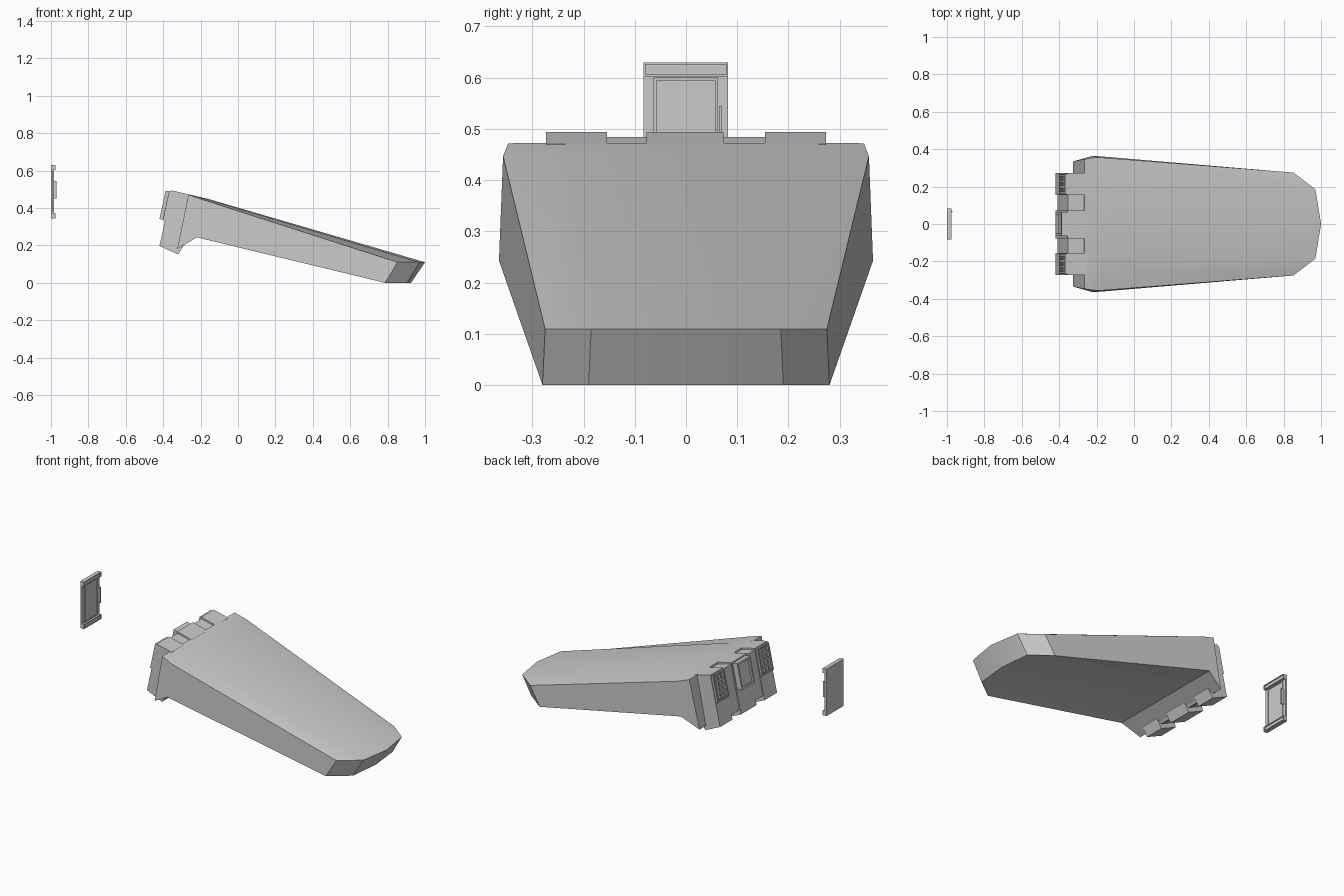
import bpy, bmesh, math
from mathutils import Matrix, Vector

if "Cube" in bpy.data.objects:
    bpy.data.objects.remove(bpy.data.objects["Cube"])


def make(name, verts, faces, smooth=None):
    me = bpy.data.meshes.new(name)
    me.from_pydata(verts, [], faces)
    bm = bmesh.new()
    bm.from_mesh(me)
    bmesh.ops.recalc_face_normals(bm, faces=bm.faces)
    bm.to_mesh(me)
    bm.free()
    ob = bpy.data.objects.new(name, me)
    bpy.context.collection.objects.link(ob)
    if smooth:
        bpy.ops.object.select_all(action='DESELECT')
        ob.select_set(True)
        bpy.context.view_layer.objects.active = ob
        bpy.ops.object.shade_smooth_by_angle(angle=math.radians(smooth))
    return ob


def loft(name, rings, smooth=None):
    """Join closed rings of equal length and cap both ends."""
    n = len(rings[0])
    faces = [(i * n + j, i * n + (j + 1) % n, (i + 1) * n + (j + 1) % n, (i + 1) * n + j)
             for i in range(len(rings) - 1) for j in range(n)]
    faces += [tuple(range(n)), tuple(range((len(rings) - 1) * n, len(rings) * n))]
    return make(name, [p for r in rings for p in r], faces, smooth)


def extrude_y(name, profile, y0, y1):
    return loft(name, [[(x, y, z) for x, z in profile] for y in (y0, y1)])


def boxes(name, items, mat=Matrix()):
    """One object from boxes given as (x0, x1, y0, y1, z0, z1), placed by mat."""
    verts, faces = [], []
    for x0, x1, y0, y1, z0, z1 in items:
        b = len(verts)
        verts += [mat @ Vector((x, y, z)) for x in (x0, x1) for y in (y0, y1) for z in (z0, z1)]
        faces += [tuple(b + k for k in f) for f in
                  ((0, 1, 3, 2), (4, 6, 7, 5), (0, 4, 5, 1), (2, 3, 7, 6), (0, 2, 6, 4), (1, 5, 7, 3))]
    return make(name, verts, faces)


def frame(x0, x1, y0, y1, z0, z1, w):
    """Four bars around a rectangle."""
    return [(x0, x1, y0, y0 + w, z0, z1), (x0, x1, y1 - w, y1, z0, z1),
            (x0, x1, y0 + w, y1 - w, z0, z0 + w), (x0, x1, y0 + w, y1 - w, z1 - w, z1)]


# Main hull: lengthwise section columns, outer edge to crown and mirrored
edge = [(-.265, .347, .472), (-.195, .357, .447), (.853, .275, .11),
        (.786, .28, 0), (-.22, .365, .243), (-.325, .335, .18)]
mid = [(-.265, .23, .473), (-.175, .24, .449), (.97, .185, .11),
       (.905, .19, 0), (-.22, .24, .243), (-.325, .22, .18)]
crown = [(-.265, 0, .473), (-.165, 0, .45), (1, 0, .11),
         (.925, 0, 0), (-.22, 0, .243), (-.325, 0, .18)]
flip = lambda ring: [(x, -y, z) for x, y, z in ring]
loft("hull", [edge, mid, crown, flip(mid), flip(edge)], 30)

# Rear blocks continuing the hull top, with lower links between them
tall = [(-.255, .471), (-.355, .494), (-.42, .197), (-.32, .152), (-.29, .2)]
low = [(-.26, .462), (-.353, .484), (-.41, .222), (-.318, .18), (-.29, .21)]
extrude_y("rear_block_centre", tall, -.077, .073)
for side, s in (("left", 1), ("right", -1)):
    extrude_y("rear_block_" + side, tall, s * .154, s * .273)
    extrude_y("rear_link_" + side, low, s * .07, s * .158)

# Tilted frame on the rear faces: x outward, z up the slope from its top edge
up = Vector((.065, 0, .297)).normalized()
out = Vector((-up.z, 0, up.x))
rear = Matrix(((out.x, 0, up.x, -.355), (0, 1, 0, 0), (out.z, 0, up.z, .494), (0, 0, 0, 1)))

# Centre screen with a raised surround
boxes("centre_screen", [(-.005, .02, -.063, .063, -.163, -.008)]
      + frame(.02, .031, -.063, .063, -.163, -.008, .012), rear)

# Keypads: plate, rim and rows of buttons
for side, s in (("left", 1), ("right", -1)):
    c = s * .2135
    parts = [(-.005, .006, c - .055, c + .055, -.165, -.006)]
    parts += frame(.006, .012, c - .055, c + .055, -.165, -.006, .007)
    for i in range(3):
        for j in range(4):
            y, z = c + (i - 1) * .031, -.031 - j * .036
            parts.append((.006, .013, y - .011, y + .011, z - .012, z + .012))
    boxes("keypad_" + side, parts, rear)

# Detached door: flat back, end flanges, recessed panel and handle
door = [(-1, -.988, -.083, .082, .345, .63)]
for z in (.345, .602):
    door += [(-.988, -.98, -.083, .082, z, z + .028)]
    door += frame(-.98, -.975, -.083, .082, z, z + .028, .004)
door += frame(-.988, -.984, -.063, .062, .375, .6, .005)
boxes("door", door)
boxes("door_handle", [(-.988, -.97, .064, .07, .45, .545)])
